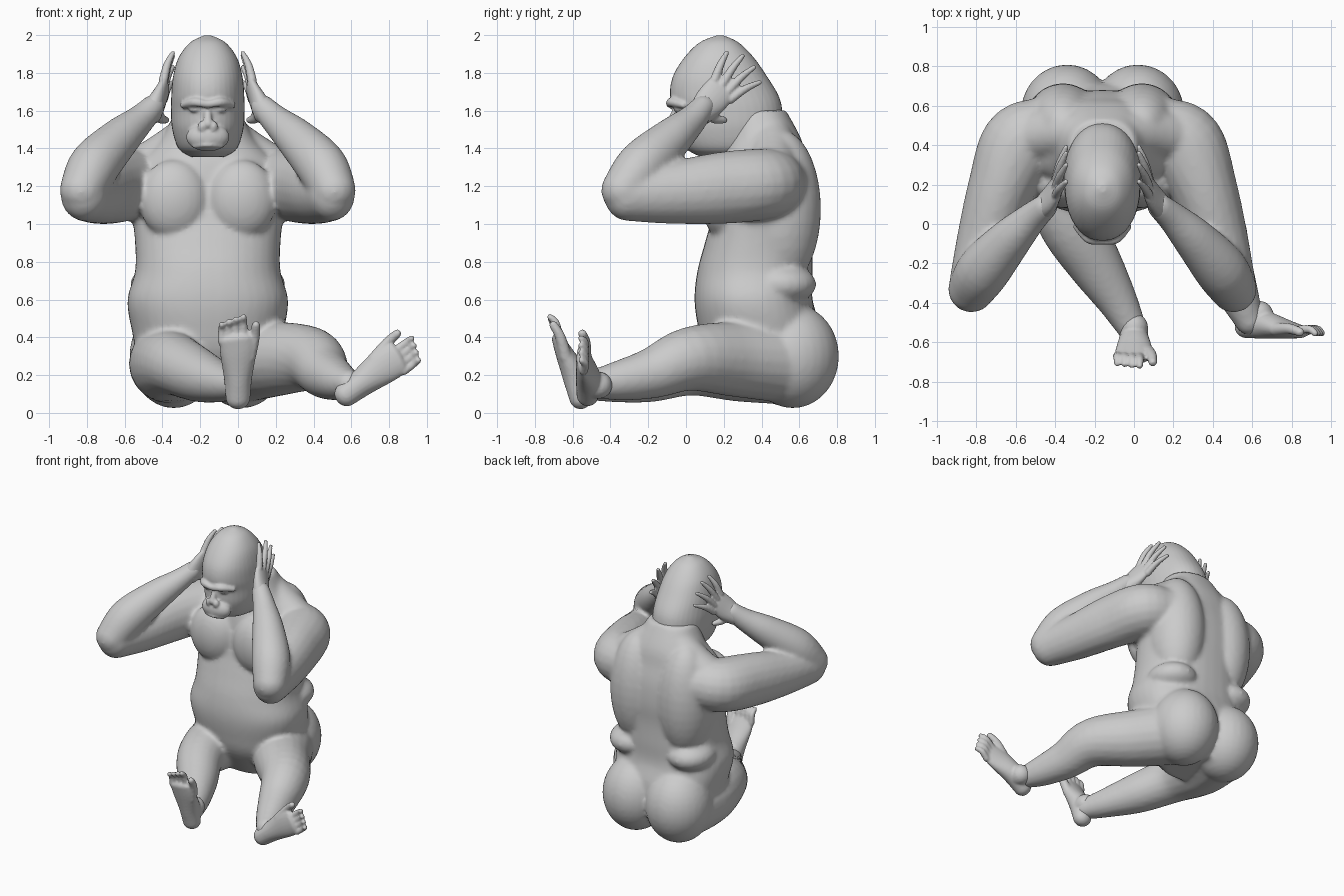
import bpy, bmesh, math
from mathutils import Vector, Matrix

CX = -0.16  # symmetry plane of the upper body
fur = bpy.data.materials.new("grey_skin")
fur.diffuse_color = (0.6, 0.6, 0.6, 1)


def skin_rings(bm, rings):
    """Bridge a list of point rings and close both ends."""
    vs = [[bm.verts.new(p) for p in r] for r in rings]
    n = len(vs[0])
    for a, b in zip(vs, vs[1:]):
        for i in range(n):
            bm.faces.new((a[i], a[(i + 1) % n], b[(i + 1) % n], b[i]))
    bm.faces.new(vs[0][::-1])
    bm.faces.new(vs[-1])


def spline(rows, steps=5):
    """Catmull-Rom interpolation of rows of numbers."""
    out = []
    for i in range(len(rows) - 1):
        p = [rows[max(0, min(len(rows) - 1, i + k))] for k in (-1, 0, 1, 2)]
        for s in range(steps):
            t = s / steps
            out.append([0.5 * (2 * b + (c - a) * t + (2 * a - 5 * b + 4 * c - d) * t * t
                               + (3 * b - a - 3 * c + d) * t ** 3) for a, b, c, d in zip(*p)])
    return out + [list(rows[-1])]


def stack(bm, rows, power=2.0, n=40):
    """Horizontal rings from rows of (z, y front, y back, half width)."""
    rings = []
    for z, f, b, w in spline(rows):
        ring = []
        for i in range(n):
            a = 2 * math.pi * i / n
            c, s = math.cos(a), math.sin(a)
            e = 2 / power
            ring.append((CX + w * math.copysign(abs(c) ** e, c),
                         (f + b) / 2 + (b - f) / 2 * math.copysign(abs(s) ** e, s), z))
        rings.append(ring)
    skin_rings(bm, rings)


def limb(bm, rows, side=(1, 0, 0), n=20, mat=None):
    """Round-ended tube from rows of (x, y, z, radius along side, other radius)."""
    rows = spline([(*r, r[3]) if len(r) == 4 else r for r in rows])
    pts = [Vector(r[:3]) for r in rows]
    side, rings = Vector(side), []

    def ring(c, t, ra, rb):
        u = (side - t * side.dot(t)).normalized()
        v = t.cross(u)
        out = [c + u * ra * math.cos(2 * math.pi * i / n) + v * rb * math.sin(2 * math.pi * i / n)
               for i in range(n)]
        rings.append([mat @ p for p in out] if mat else out)

    caps = [math.radians(a) for a in (8, 30, 50, 70)]
    for i, r in enumerate(rows):
        t = (pts[min(i + 1, len(pts) - 1)] - pts[max(i - 1, 0)]).normalized()
        h = min(r[3], r[4])
        if i == 0:
            for a in caps:
                ring(pts[0] - t * h * math.cos(a), t, r[3] * math.sin(a), r[4] * math.sin(a))
        ring(pts[i], t, r[3], r[4])
        if i == len(rows) - 1:
            for a in caps[::-1]:
                ring(pts[i] + t * h * math.cos(a), t, r[3] * math.sin(a), r[4] * math.sin(a))
    skin_rings(bm, rings)


def ball(bm, c, r, rot=None):
    m = Matrix.Translation(c) @ (rot or Matrix()) @ Matrix.Diagonal((*r, 1))
    bmesh.ops.create_uvsphere(bm, u_segments=28, v_segments=18, radius=1, matrix=m)


def finish(name, bm, voxel, smooth):
    """Fuse overlapping volumes into one smooth skin."""
    bmesh.ops.recalc_face_normals(bm, faces=bm.faces)
    me = bpy.data.meshes.new(name)
    bm.to_mesh(me)
    bm.free()
    me.materials.append(fur)
    ob = bpy.data.objects.new(name, me)
    bpy.context.collection.objects.link(ob)
    r = ob.modifiers.new("fuse", 'REMESH')
    r.mode, r.voxel_size, r.use_smooth_shade = 'VOXEL', voxel, True
    s = ob.modifiers.new("soften", 'SMOOTH')
    s.factor, s.iterations = 0.5, smooth
    return ob


# torso, neck and paired muscle masses
body = bmesh.new()
stack(body, [(0.1, 0.25, 0.62, 0.2), (0.3, 0.11, 0.70, 0.36), (0.45, 0.065, 0.71, 0.405),
             (0.6, 0.045, 0.67, 0.425), (0.75, 0.06, 0.67, 0.385), (0.9, 0.10, 0.67, 0.385),
             (1.05, 0.14, 0.68, 0.40), (1.2, 0.16, 0.67, 0.41), (1.33, 0.18, 0.64, 0.36),
             (1.45, 0.22, 0.61, 0.25), (1.6, 0.24, 0.53, 0.17)], 2.3)
for s in (-1, 1):
    ball(body, (CX + s * 0.18, 0.2, 1.13), (0.185, 0.12, 0.21))       # chest
    ball(body, (CX + s * 0.18, 0.565, 0.3), (0.235, 0.245, 0.275))    # buttock
    ball(body, (CX + s * 0.2, 0.50, 1.08), (0.2, 0.215, 0.42))        # back muscle
    ball(body, (CX + s * 0.24, 0.50, 0.68), (0.17, 0.19, 0.11))       # waist roll
    limb(body, [(CX + s * 0.04, 0.44, 1.5, 0.12), (CX + s * 0.22, 0.46, 1.36, 0.13),
                (CX + s * 0.38, 0.44, 1.25, 0.14)])                   # trapezius
    # upper arm and forearm
    limb(body, [(CX + s * 0.30, 0.48, 1.22, 0.17, 0.17), (CX + s * 0.42, 0.40, 1.21, 0.20, 0.19),
                (CX + s * 0.515, 0.18, 1.19, 0.17, 0.19), (CX + s * 0.59, -0.08, 1.165, 0.15, 0.165),
                (CX + s * 0.655, -0.31, 1.155, 0.125, 0.14)])
    limb(body, [(CX + s * 0.665, -0.33, 1.18, 0.12), (CX + s * 0.60, -0.23, 1.31, 0.135),
                (CX + s * 0.47, -0.08, 1.45, 0.11), (CX + s * 0.36, 0.03, 1.55, 0.08),
                (CX + s * 0.29, 0.09, 1.62, 0.065)])
# legs, bent differently
limb(body, [(-0.35, 0.5, 0.26, 0.215), (-0.375, 0.27, 0.26, 0.20), (-0.33, 0.02, 0.255, 0.165),
            (-0.20, -0.2, 0.195, 0.14), (-0.09, -0.38, 0.16, 0.105), (-0.01, -0.53, 0.145, 0.075)])
limb(body, [(0.04, 0.5, 0.27, 0.215), (0.19, 0.26, 0.285, 0.20), (0.385, 0.02, 0.285, 0.17),
            (0.46, -0.18, 0.21, 0.135), (0.53, -0.36, 0.17, 0.105), (0.585, -0.49, 0.155, 0.075)])
finish("body", body, 0.016, 5)

# head with brow, nose, muzzle and lips
head = bmesh.new()
stack(head, [(1.355, 0.08, 0.38, 0.09), (1.40, 0.0, 0.47, 0.155), (1.5, -0.05, 0.51, 0.188),
             (1.6, -0.06, 0.51, 0.195), (1.68, -0.085, 0.49, 0.193), (1.78, -0.07, 0.43, 0.184),
             (1.88, -0.01, 0.36, 0.155), (1.96, 0.07, 0.28, 0.095), (1.998, 0.16, 0.20, 0.02)], 2.15)
limb(head, [(CX - 0.13, -0.015, 1.63, 0.018), (CX - 0.07, -0.075, 1.645, 0.024), (CX, -0.085, 1.635, 0.02),
            (CX + 0.07, -0.075, 1.645, 0.024), (CX + 0.13, -0.015, 1.63, 0.018)], (0, 0, 1))
ball(head, (CX, -0.03, 1.46), (0.115, 0.065, 0.075))
limb(head, [(CX, -0.055, 1.6, 0.018), (CX, -0.08, 1.53, 0.025)])
for s in (-1, 1):
    ball(head, (CX + s * 0.03, -0.078, 1.515), (0.024, 0.022, 0.03))
    ball(head, (CX + s * 0.07, -0.045, 1.605), (0.03, 0.02, 0.014))
for z in (1.442, 1.418):
    limb(head, [(CX - 0.075, -0.055, z - 0.008, 0.009), (CX, -0.085, z, 0.011),
                (CX + 0.075, -0.055, z - 0.008, 0.009)], (0, 0, 1))
finish("head", head, 0.009, 2)

# hands pressed to the sides of the head
tips = [((0.15, 1.76), (0.215, 1.905)), ((0.19, 1.735), (0.30, 1.89)),
        ((0.22, 1.70), (0.36, 1.83)), ((0.235, 1.66), (0.39, 1.75))]
for s, name in ((-1, "right_hand"), (1, "left_hand")):
    hand = bmesh.new()
    limb(hand, [(CX + s * 0.30, 0.08, 1.59, 0.06, 0.07), (CX + s * 0.265, 0.13, 1.65, 0.045, 0.085),
                (CX + s * 0.235, 0.18, 1.71, 0.032, 0.085)])
    for (y0, z0), (y1, z1) in tips:
        limb(hand, [(CX + s * 0.235, y0, z0, 0.025), (CX + s * 0.215, (y0 + y1) / 2, (z0 + z1) / 2 + 0.01, 0.021),
                    (CX + s * 0.185, y1, z1, 0.013)], n=12)
    limb(hand, [(CX + s * 0.275, 0.11, 1.60, 0.035), (CX + s * 0.25, 0.15, 1.56, 0.028),
                (CX + s * 0.22, 0.20, 1.55, 0.018)], n=12)
    finish(name, hand, 0.008, 2)

# feet in a local frame: big-toe side, heel-to-toe, top of foot
for name, heel, w, l in (("right_foot", (0.0, -0.6, 0.045), (1, 0, 0), (0, -0.3, 0.95)),
                         ("left_foot", (0.555, -0.57, 0.085), (-0.6, 0, 0.8), (0.8, -0.02, 0.6))):
    w, l = Vector(w).normalized(), Vector(l).normalized()
    d = l.cross(w)
    if d.y < 0:
        d = -d
    m = Matrix.Translation(heel) @ Matrix((w, l, d)).transposed().to_4x4()
    foot = bmesh.new()
    limb(foot, [(0, 0.02, 0.05, 0.065, 0.06), (0, 0.13, 0.06, 0.075, 0.07), (0, 0.27, 0.04, 0.095, 0.048),
                (-0.01, 0.35, 0.03, 0.09, 0.033)], mat=m)
    for k in range(4):
        x = -0.085 + 0.038 * k
        limb(foot, [(x, 0.34, 0.035, 0.023), (x, 0.40 + 0.012 * k, 0.045, 0.021),
                    (x, 0.435 + 0.014 * k, 0.025, 0.017)], n=12, mat=m)
    limb(foot, [(0.06, 0.25, 0.04, 0.035), (0.088, 0.36, 0.045, 0.028), (0.095, 0.43, 0.03, 0.023)], n=12, mat=m)
    limb(foot, [(0, 0.1, 0.06, 0.07), (0, 0.1, 0.11, 0.072)], mat=m)
    finish(name, foot, 0.009, 2)
